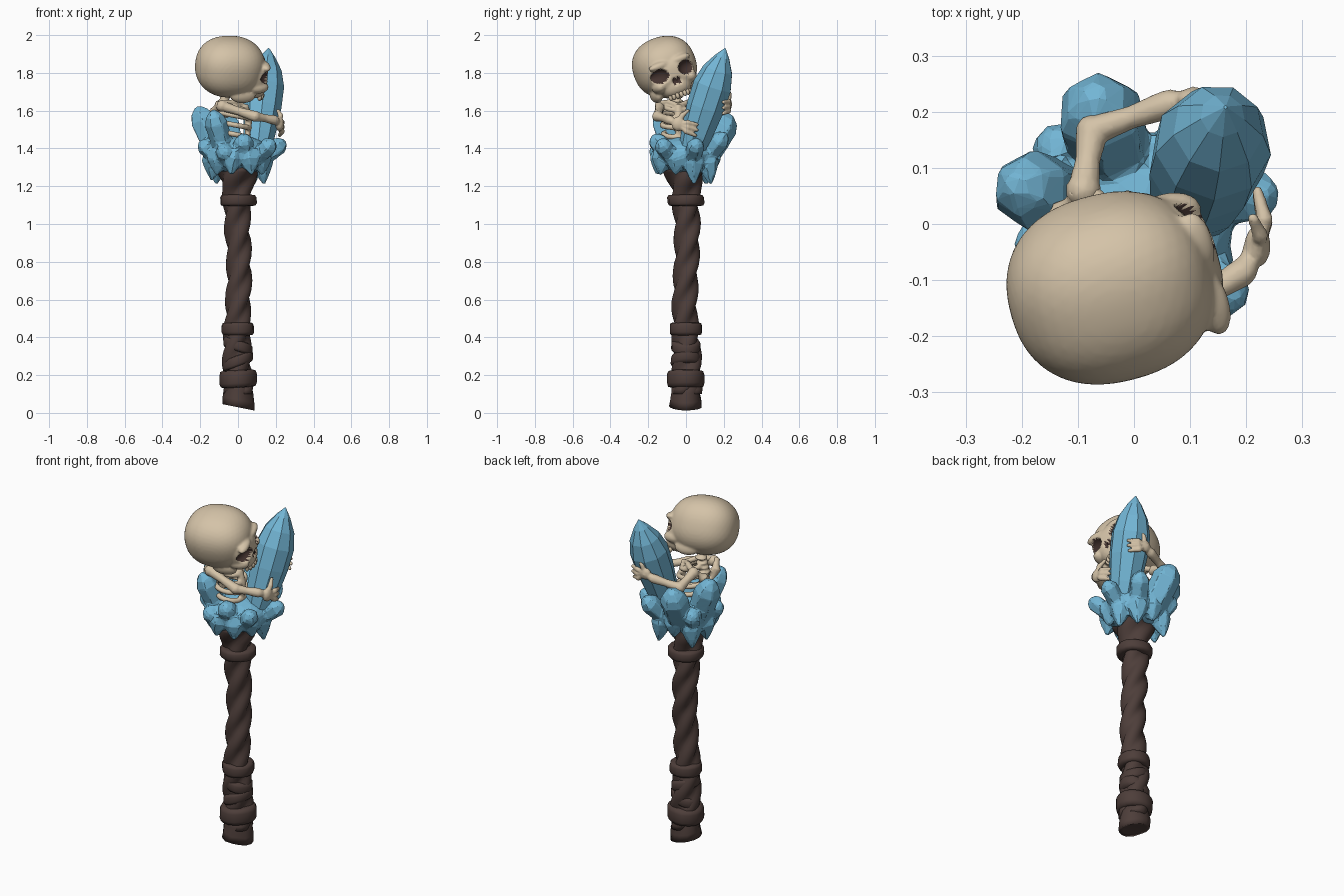
import bpy, bmesh, math, random
from mathutils import Vector, Matrix

if "Cube" in bpy.data.objects:
    bpy.data.objects.remove(bpy.data.objects["Cube"])
random.seed(4)

def mat(name, col):
    m = bpy.data.materials.new(name)
    m.diffuse_color = (*col, 1)
    m.use_nodes = True
    m.node_tree.nodes["Principled BSDF"].inputs["Base Color"].default_value = m.diffuse_color
    return m
BONE = mat("bone", (0.66, 0.545, 0.39))
ICE = mat("ice_blue", (0.17, 0.465, 0.665))
WOOD = mat("dark_wood", (0.075, 0.048, 0.042))
SOCKET = mat("socket_brown", (0.06, 0.035, 0.03))

def finish(bm, name, m, smooth=True):
    bmesh.ops.recalc_face_normals(bm, faces=bm.faces)
    me = bpy.data.meshes.new(name)
    bm.to_mesh(me)
    bm.free()
    me.materials.append(m)
    for p in me.polygons:
        p.use_smooth = smooth
    ob = bpy.data.objects.new(name, me)
    bpy.context.collection.objects.link(ob)
    return ob

def fuse(bm, name, m, voxel, ratio=1.0, soften=2, smooth=True):
    """Melt overlapping lumps into one skin, then thin out the faces."""
    tmp = finish(bm, name + "_lumps", m)
    rm = tmp.modifiers.new("fuse", 'REMESH')
    rm.mode = 'VOXEL'
    rm.voxel_size = voxel
    tmp.modifiers.new("soften", 'SMOOTH').iterations = soften
    if ratio < 1:
        tmp.modifiers.new("thin", 'DECIMATE').ratio = ratio
    me = bpy.data.meshes.new_from_object(tmp.evaluated_get(bpy.context.evaluated_depsgraph_get()))
    bpy.data.objects.remove(tmp)
    me.name = name
    me.materials.clear()
    me.materials.append(m)
    for p in me.polygons:
        p.use_smooth = smooth
    ob = bpy.data.objects.new(name, me)
    bpy.context.collection.objects.link(ob)
    return ob

def skin(bm, rings):
    n = len(rings[0])
    for a, b in zip(rings, rings[1:]):
        for i in range(n):
            bm.faces.new((a[i], a[(i + 1) % n], b[(i + 1) % n], b[i]))
    bm.faces.new(rings[0])
    bm.faces.new(rings[-1])

def tube(bm, pts, radii, sides=8, spin=0.0):
    """Tapered tube through points, one radius for each point."""
    pts = [Vector(p) for p in pts]
    rings = []
    for k, p in enumerate(pts):
        d = (pts[min(k + 1, len(pts) - 1)] - pts[max(k - 1, 0)]).normalized()
        ref = Vector((0, 0, 1)) if abs(d.z) < 0.8 else Vector((1, 0, 0))
        u = d.cross(ref).normalized()
        v = d.cross(u)
        rings.append([bm.verts.new(p + radii[k] * (math.cos(a) * u + math.sin(a) * v))
                      for a in (spin + 2 * math.pi * i / sides for i in range(sides))])
    skin(bm, rings)

def ball(bm, c, r, sub=2, power=2.0):
    """Ellipsoid; a power above 2 makes it boxier."""
    new = bmesh.ops.create_icosphere(bm, subdivisions=sub, radius=1)["verts"]
    for v in new:
        k = sum(abs(x) ** power for x in v.co) ** (-1 / power)
        v.co = Vector(c) + Vector([x * k * s for x, s in zip(v.co, r)])

def crystal(bm, a, b, r, sides=6, prof=((0, .8), (.35, .95), (.75, 1), (.9, .72), (1, .25))):
    a, b = Vector(a), Vector(b)
    tube(bm, [a.lerp(b, t) for t, _ in prof], [r * s for _, s in prof], sides, random.random())

# --- twisted wooden shaft
def lathe(name, prof, sides, lobe, twist, jitter, tilt=0.0, shift=0.0):
    bm = bmesh.new()
    rings = []
    for z, r in prof:
        ring = []
        for i in range(sides):
            a = 2 * math.pi * i / sides
            rr = r * (1 + lobe * abs(math.cos(1.5 * (a - twist * z))) - lobe * .6) + random.uniform(-jitter, jitter)
            ring.append(bm.verts.new((rr * math.cos(a) + shift * math.cos(twist * z * .7),
                                      rr * math.sin(a) + shift * math.sin(twist * z * .7),
                                      z + tilt * rr * math.cos(a))))
        rings.append(ring)
    skin(bm, rings)
    return finish(bm, name, WOOD)

keys = [(.1, .072), (.3, .071), (.5, .063), (.8, .061), (1.08, .066), (1.18, .072), (1.23, .088), (1.30, .11)]
def radius(z):
    for (z0, r0), (z1, r1) in zip(keys, keys[1:]):
        if z <= z1:
            return r0 + (r1 - r0) * (z - z0) / (z1 - z0)
    return keys[-1][1]
lathe("shaft", [(z, radius(z)) for z in (.1 + .025 * i for i in range(49))], 24, .36, 12, .001, 0, .006)
lathe("pommel_stub", [(.035, .06), (.03, .085), (.07, .081), (.12, .075), (.16, .07)], 14, .15, 3, .004, -.2)

# --- bands around the shaft
for name, z, r, h, tilt in (("lower_band", .18, .099, .046, .05), ("grip_band", .445, .086, .034, 0),
                            ("grip_wrap_low", .275, .079, .03, .35), ("grip_wrap_high", .355, .077, .03, -.3),
                            ("upper_band", 1.125, .097, .03, 0)):
    lathe(name, [(z - h, r * .75), (z - h * .9, r * .93), (z - h * .5, r), (z + h * .5, r),
                 (z + h * .9, r * .93), (z + h, r * .75)], 16, .05, 2, .002, tilt)

# --- large crystal being hugged
bm = bmesh.new()
crystal(bm, (.10, .02, 1.36), (.163, .208, 1.93), .105, 9,
        ((0, .6), (.2, .82), (.45, .98), (.65, 1), (.8, .78), (.92, .38), (1, .03)))
finish(bm, "large_crystal", ICE, False)

# --- crystal cluster: base, upright crystals and hanging points melted together
bm = bmesh.new()
ball(bm, (0, 0, 1.365), (.178, .168, .105), 3)
for a, b, r in (((-.03, .09, 1.33), (-.072, .235, 1.58), .08),
                ((-.09, .03, 1.33), (-.215, .072, 1.62), .074),
                ((-.06, -.06, 1.34), (-.135, -.145, 1.60), .062),
                ((.05, .09, 1.33), (.13, .21, 1.48), .055),
                ((.12, .03, 1.34), (.25, .06, 1.44), .05),
                ((.09, -.07, 1.34), (.19, -.14, 1.44), .05),
                ((.01, -.08, 1.34), (.04, -.175, 1.47), .055),
                ((-.07, -.07, 1.34), (-.07, -.19, 1.40), .05),
                ((-.1, -.03, 1.34), (-.2, -.04, 1.44), .05),
                ((-.1, .08, 1.34), (-.15, .16, 1.44), .05)):
    crystal(bm, a, b, r)
for i in range(9):
    a = 2 * math.pi * i / 9 + .3
    d = Vector((math.cos(a), math.sin(a), 0))
    crystal(bm, d * .125 + Vector((0, 0, 1.39)), d * random.uniform(.13, .165)
            + Vector((0, 0, random.choice((1.21, 1.23, 1.26)))), .062, 6, ((0, .9), (.4, 1), (.7, .62), (1, .12)))
fuse(bm, "crystal_cluster", ICE, .009, .10, 2, False)

# --- skull: fused lumps in a local frame (x forward, y left, z up)
bm = bmesh.new()
ball(bm, (-.004, 0, 0), (.184, .165, .159), 4, 2.3)
ball(bm, (.09, -.008, -.035), (.106, .126, .098), 4, 2.8)
ball(bm, (.105, -.01, -.10), (.09, .088, .065), 4, 2.5)
for s in (-1, 1):
    ball(bm, (.125, s * .088 - .01, -.08), (.065, .038, .035), 3)
    ball(bm, (.165, s * .06 - .01, .028), (.03, .06, .022), 3)
    ball(bm, (.05, s * .10 - .01, -.125), (.07, .028, .04), 3)
skull = fuse(bm, "skull", BONE, .007, 1, 5)
me = skull.data
me.materials.append(SOCKET)
# eye and nose hollows pushed in and coloured
holes = [((.19, s * .074 - .01, -.025), (.07, .045, .039)) for s in (-1, 1)] + \
        [((.20, s * .012 - .01, -.076), (.03, .011, .022)) for s in (-1, 1)]
def inside(p, h):
    c, r = h
    return sum(((p[i] - c[i]) / r[i]) ** 2 for i in (1, 2)) if p[0] > .09 else 9
for p in me.polygons:
    if any(inside(p.center, h) < .95 for h in holes):
        p.material_index = 1
for v in me.vertices:
    for h in holes:
        q = inside(v.co, h)
        if q < 1:
            v.co.x -= h[1][0] * .6 * math.sqrt(1 - q)
            break
HEAD = Matrix.Translation((-.038, -.113, 1.833)) @ Matrix.Rotation(math.radians(15), 4, 'Z') \
    @ Matrix.Rotation(math.radians(20), 4, 'X')
me.transform(HEAD)

# --- upper teeth
bm = bmesh.new()
for i in range(-3, 4):
    a = i * .3
    ball(bm, (.112 + .07 * math.cos(a), .07 * math.sin(a) - .01, -.152), (.011, .011, .018), 2)
bm.transform(HEAD)
finish(bm, "upper_teeth", BONE)

# --- spine, ribs, breastbone and collar bones
bm = bmesh.new()
tube(bm, [(-.09, -.04, 1.40), (-.10, -.04, 1.52), (-.085, -.045, 1.62), (-.06, -.06, 1.70)], [.024, .024, .024, .024])
for i in range(4):
    ball(bm, (-.09 + .008 * i, -.045, 1.60 + .025 * i), (.034, .034, .009), 2)
for z, r in ((1.475, .074), (1.525, .08), (1.575, .076), (1.618, .06)):
    for s in (-1, 1):
        tube(bm, [(-.02 - r * math.cos(t), -.04 + s * r * 1.08 * math.sin(t), z + .015 * math.cos(t))
                  for t in (math.pi * k / 9 for k in range(10))], [.0155] * 10, 6)
tube(bm, [(.05, -.04, 1.46), (.055, -.04, 1.55), (.035, -.04, 1.63)], [.014, .022, .02])
for y in (-.14, .06):
    tube(bm, [(.03, -.04, 1.625), (-.02, (y - .04) / 2, 1.645), (-.085, y, 1.635)], [.014, .016, .018])
    tube(bm, [(-.1, y, 1.64), (-.125, y * .6 - .016, 1.6), (-.11, y * .4 - .024, 1.54)], [.022, .028, .014])
fuse(bm, "rib_cage", BONE, .006, .4, 1)

# --- arms hugging the large crystal
def limb(bm, a, b, r):
    a, b = Vector(a), Vector(b)
    tube(bm, [a.lerp(b, t) for t in (0, .15, .5, .85, 1)], [r, r * .97, r * .8, r * .97, r], 10)
def arm(name, shoulder, elbow, wrist, palm, pr, fingers):
    bm = bmesh.new()
    for c, r in ((shoulder, .032), (elbow, .03), (wrist, .025)):
        ball(bm, c, (r,) * 3)
    limb(bm, shoulder, elbow, .028)
    limb(bm, elbow, wrist, .026)
    limb(bm, wrist, palm, .024)
    ball(bm, palm, pr)
    for f in fingers:
        tube(bm, [palm, *f], [.015, .0155, .010], 6)
        ball(bm, f[0], (.0165,) * 3, 1)
        ball(bm, f[1], (.011,) * 3, 1)
    fuse(bm, name, BONE, .005, .35, 2)
arm("right_arm", (-.085, -.135, 1.625), (.09, -.15, 1.57), (.195, -.085, 1.55), (.22, -.04, 1.53), (.024, .038, .04),
    [((.233, .012 - .006 * abs(k), 1.525 + k * .024), (.22, .062 - .008 * abs(k), 1.512 + k * .029)) for k in (-1.5, -.5, .5)]
    + [((.225, -.02, 1.575), (.212, .01, 1.60))])
arm("left_arm", (-.09, .06, 1.63), (-.075, .165, 1.58), (.065, .215, 1.615), (.11, .222, 1.635), (.036, .022, .036),
    [((.16 - .005 * abs(k), .224, 1.635 + k * .025), (.21 - .008 * abs(k), .198, 1.63 + k * .03)) for k in (-1.5, -.5, .5)]
    + [((.125, .228, 1.685), (.145, .222, 1.715))])
